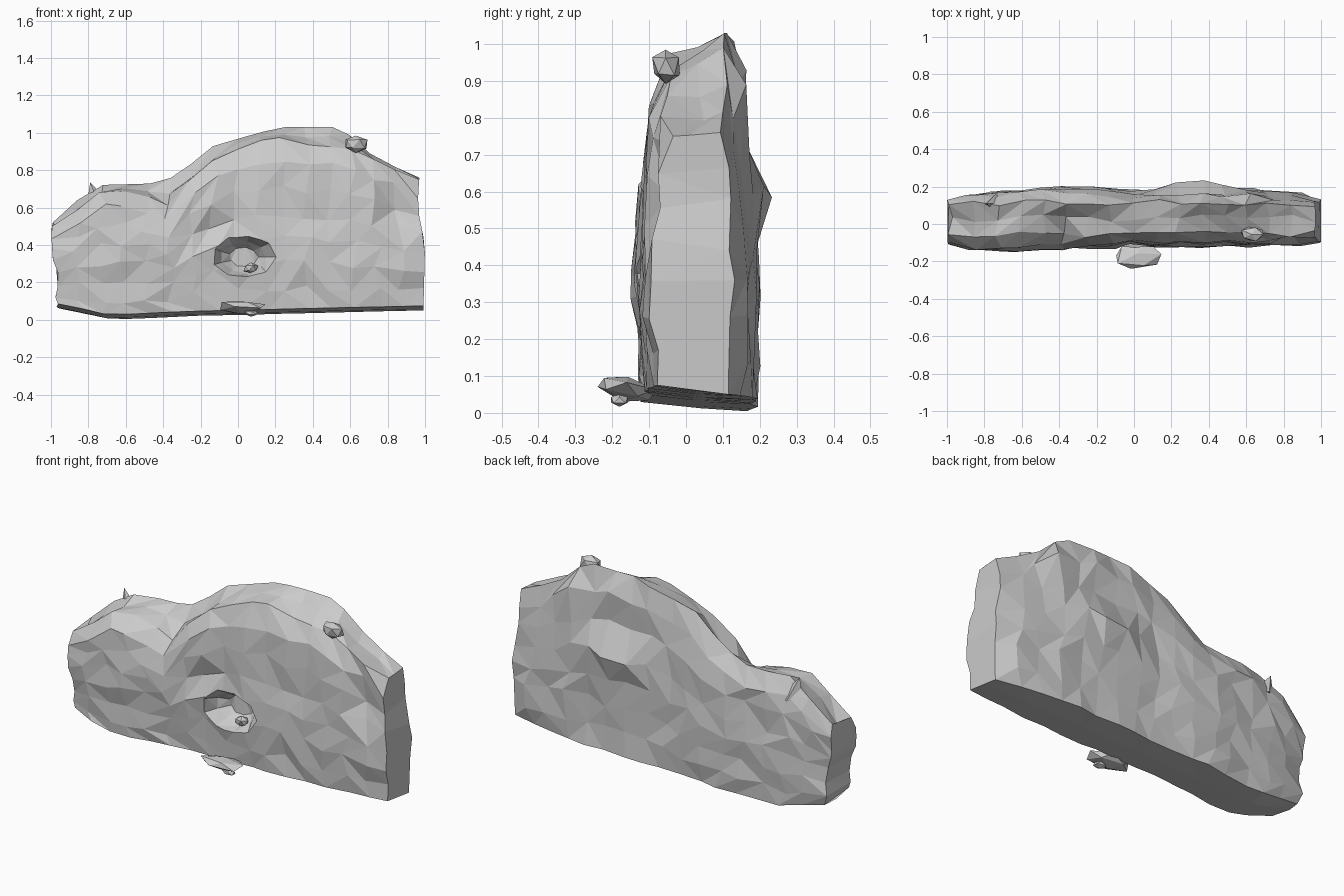
import bpy, bmesh, math, random
from mathutils import Vector, Matrix

if "Cube" in bpy.data.objects:
    bpy.data.objects.remove(bpy.data.objects["Cube"])

random.seed(7)


def lerp_table(table, t):
    for (a, va), (b, vb) in zip(table, table[1:]):
        if t <= b:
            return va + (vb - va) * max(0, (t - a) / (b - a))
    return table[-1][1]


def bump(x, z, cx, cz, rx, rz):
    return math.exp(-((x - cx) / rx) ** 2 - ((z - cz) / rz) ** 2)


def jit(a):
    return random.uniform(-a, a)


def make(name, bm):
    bmesh.ops.recalc_face_normals(bm, faces=bm.faces)
    mesh = bpy.data.meshes.new(name)
    bm.to_mesh(mesh)
    bm.free()
    ob = bpy.data.objects.new(name, mesh)
    bpy.context.collection.objects.link(ob)
    return ob


def rock(name, loc, size, tilt=0.0, detail=1):
    bm = bmesh.new()
    bmesh.ops.create_icosphere(bm, subdivisions=detail, radius=1)
    rot = Matrix.Rotation(tilt, 3, 'X')
    for v in bm.verts:
        v.co *= 1 + jit(0.15)
        v.co = rot @ Vector(c * s for c, s in zip(v.co, size)) + Vector(loc)
    return make(name, bm)


# Outlines of the wall: crest along x, ends and faces along z
front_top = [(-1, .50), (-.75, .68), (-.6, .69), (-.37, .61), (-.28, .72), (-.1, .87),
             (.2, .99), (.42, .92), (.58, .93), (.75, .86), (1, .75)]
back_top = [(-1, .52), (-.79, .72), (-.44, .73), (-.3, .79), (-.15, .92), (.2, 1.03),
            (.55, 1.03), (.68, .96), (.78, .86), (1, .76)]
base = [(-1, .06), (-.72, .0), (-.3, .02), (1, .05)]
left_end = [(0, -.93), (.13, -.98), (.22, -.95), (.32, -.99), (.48, -1), (.6, -.97)]
right_end = [(0, .99), (.4, 1), (.6, .96), (.78, .97)]
front_z = [(0, -.10), (.15, -.115), (.3, -.135), (.45, -.125), (.6, -.11), (.8, -.10), (.95, -.08)]
back_z = [(0, .18), (.2, .18), (.45, .175), (.6, .17), (.8, .14), (.95, .15)]
front_x = [(-1, .9), (-.85, 1.12), (-.5, 1.05), (0, .95), (.4, .95), (1, .85)]
back_x = [(-1, .8), (-.6, 1), (-.4, 1.1), (0, 1), (.6, 1.05), (1, .8)]
levels = [0, .12, .27, .42, .56, .72, .88, 1]


def section(s):
    x0 = -1 + 2 * s
    zf, zk, zb = lerp_table(front_top, x0), lerp_table(back_top, x0), lerp_table(base, x0)
    end = min(s, 1 - s) < 1e-6
    pts = []
    for side, top in ((-1, zf), (1, zk)):
        col = []
        for f in levels:
            low = zb + (.025 if side < 0 else 0)
            z = low + (top - low) * f
            inner = 0 < f < 1
            z += jit(.022) if inner else 0
            lo, hi = lerp_table(left_end, z), lerp_table(right_end, z)
            x = lo + (hi - lo) * s + (0 if end else jit(.025))
            if side < 0:
                y = lerp_table(front_z, z) * lerp_table(front_x, x0)
                y += .045 * bump(x, z, -.05, .5, .17, .05)
                y -= .02 * bump(x, z, -.05, .6, .2, .05)
                y += .05 * bump(x, z, .85, .6, .06, .2)
            else:
                y = lerp_table(back_z, z) * lerp_table(back_x, x0)
                y += .075 * bump(x, z, .34, .57, .15, .12)
                y -= .04 * bump(x, z, .3, .38, .25, .06)
            y += jit(.013)
            if f == 1:
                y = -.055 + jit(.02) if side < 0 else .115 + jit(.02)
            if end:
                y = .02 + (y - .02) * .85
            col.append((x, y, z))
        pts.append(col)
    mid_top = (x0 * .97, .03 + jit(.02), (zf + zk) / 2 - .01 + jit(.015))
    mid_bottom = (x0 * .97, .04, zb + .008)
    return pts[0] + [mid_top] + pts[1][::-1] + [mid_bottom]


# Weathered wall: faceted rings lofted along x
bm = bmesh.new()
N = 17
rings = [[bm.verts.new(p) for p in section(i / (N - 1))] for i in range(N)]
for a, b in zip(rings, rings[1:]):
    for j in range(len(a)):
        k = (j + 1) % len(a)
        q = [a[j], a[k], b[k], b[j]]
        r = random.randint(0, 1)
        q = q[r:] + q[:r]
        bm.faces.new(q[:3])
        bm.faces.new([q[0], q[2], q[3]])
for ring, sx in ((rings[0], -1), (rings[-1], 1)):
    n = len(ring)
    for j in range(n // 2 - 1):
        bm.faces.new([ring[j], ring[j + 1], ring[n - 3 - j], ring[n - 2 - j]]) if j < n // 2 - 2 else \
            bm.faces.new([ring[j], ring[j + 1], ring[j + 2]])
    bm.faces.new([ring[0], ring[n - 2], ring[n - 1]])
bmesh.ops.triangulate(bm, faces=[f for f in bm.faces if len(f.verts) > 3])
wall = make("rock_wall", bm)

# Crater broken into the front face
bm = bmesh.new()
rows = []
for y, rx, rz in ((-.24, .22, .16), (-.12, .165, .115), (-.06, .125, .085), (-.01, .075, .05)):
    rows.append([bm.verts.new((.03 + rx * math.cos(t) * (1 + jit(.08)), y + jit(.006),
                               .335 + rz * math.sin(t) * (1 + jit(.08))))
                 for t in (2 * math.pi * i / 9 for i in range(9))])
for a, b in zip(rows, rows[1:]):
    for j in range(9):
        bm.faces.new([a[j], a[(j + 1) % 9], b[(j + 1) % 9], b[j]])
bm.faces.new(rows[0])
bm.faces.new(rows[-1])
bmesh.ops.triangulate(bm, faces=bm.faces)
cutter = make("crater_cutter", bm)
cutter.hide_render = True
mod = wall.modifiers.new("crater", 'BOOLEAN')
mod.operation, mod.solver, mod.object = 'DIFFERENCE', 'EXACT', cutter
bpy.context.view_layer.objects.active = wall
bpy.ops.object.modifier_apply(modifier=mod.name)
bpy.data.objects.remove(cutter)

# Loose fragments: fallen slab, pebbles and crest chips
rock("fallen_slab", (.02, -.165, .067), (.13, .085, .033), -.25)
rock("fallen_pebble", (.07, -.18, .035), (.04, .03, .018))
rock("crater_pebble", (.07, -.065, .275), (.04, .03, .03))
rock("crest_chip", (.63, -.055, .94), (.07, .04, .05))
spur = bmesh.new()
bmesh.ops.create_cone(spur, cap_ends=True, segments=4, radius1=.07, radius2=0, depth=.13)
for v in spur.verts:
    v.co = Vector((v.co.x - .74 - .05 * (v.co.z > 0), v.co.y * .7 + .11, v.co.z + .67))
make("crest_spur", spur)
